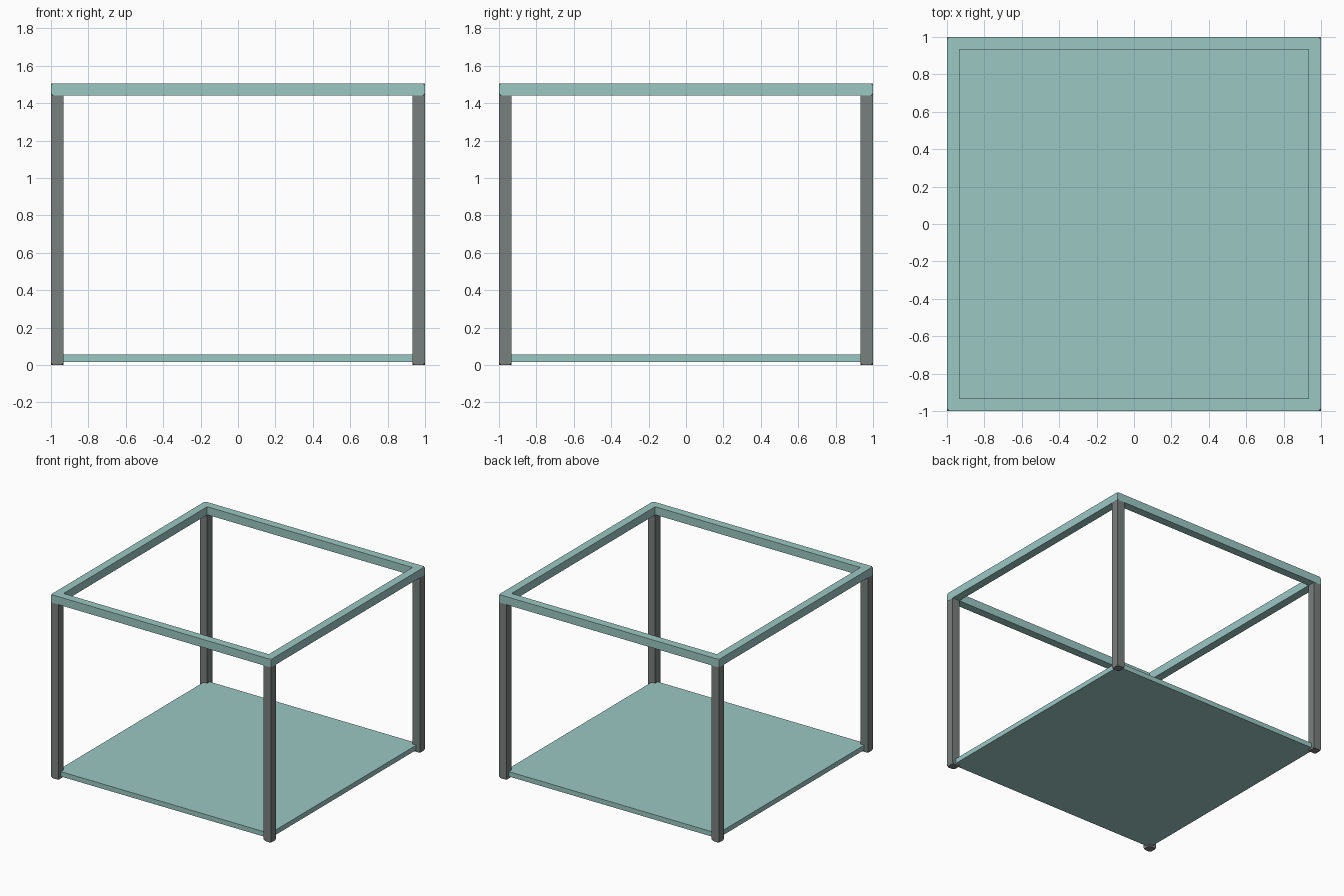
import bpy, bmesh

cube = bpy.data.objects.get("Cube")
if cube:
    bpy.data.objects.remove(cube, do_unlink=True)

BAR = 0.067      # thickness of posts and rails
HALF = 1.0       # half of the overall width
CLIP = 0.012     # size of the clipped corners


def material(name, rgb):
    mat = bpy.data.materials.new(name)
    mat.use_nodes = True
    mat.diffuse_color = (*rgb, 1)
    mat.node_tree.nodes["Principled BSDF"].inputs["Base Color"].default_value = (*rgb, 1)
    return mat


teal = material("pale teal", (0.33, 0.58, 0.55))
grey = material("warm grey", (0.19, 0.215, 0.205))


def add_object(name, bm, mat):
    bmesh.ops.recalc_face_normals(bm, faces=bm.faces)
    mesh = bpy.data.meshes.new(name)
    bm.to_mesh(mesh)
    bm.free()
    mesh.materials.append(mat)
    obj = bpy.data.objects.new(name, mesh)
    bpy.context.collection.objects.link(obj)


def box(low, high):
    bm = bmesh.new()
    bmesh.ops.create_cube(bm, size=1)
    for v in bm.verts:
        v.co = [(a + b) / 2 + c * (b - a) for a, b, c in zip(low, high, v.co)]
    return bm


def clip_corners(bm, verts):
    bmesh.ops.bevel(bm, geom=verts, offset=CLIP, segments=1,
                    affect='VERTICES', profile=0.5)


# Floor panel, its corners buried in the posts
edge = HALF - BAR / 2
add_object("floor_panel", box((-edge, -edge, 0.015), (edge, edge, 0.055)), teal)

# Four square corner posts with clipped corners
inner, outer = HALF - BAR, HALF - 0.0005
for side, sx in (("right", -1), ("left", 1)):
    for end, sy in (("front", -1), ("back", 1)):
        xs = sorted((sx * inner, sx * outer))
        ys = sorted((sy * inner, sy * outer))
        bm = box((xs[0], ys[0], 0), (xs[1], ys[1], 1.475))
        clip_corners(bm, bm.verts[:])
        add_object(f"{end}_{side}_post", bm, grey)

# Square top rail: a ring of four mitred bars with clipped outer corners
bm = bmesh.new()
turns = ((-1, -1), (1, -1), (1, 1), (-1, 1))
loops = [[bm.verts.new((sx * r, sy * r, z)) for sx, sy in turns]
         for r, z in ((HALF, 1.44), (HALF, 1.506), (inner, 1.506), (inner, 1.44))]
for i in range(4):
    lower, upper = loops[i], loops[(i + 1) % 4]
    for j in range(4):
        k = (j + 1) % 4
        bm.faces.new((lower[j], lower[k], upper[k], upper[j]))
clip_corners(bm, loops[0] + loops[1])
add_object("top_rail", bm, teal)
